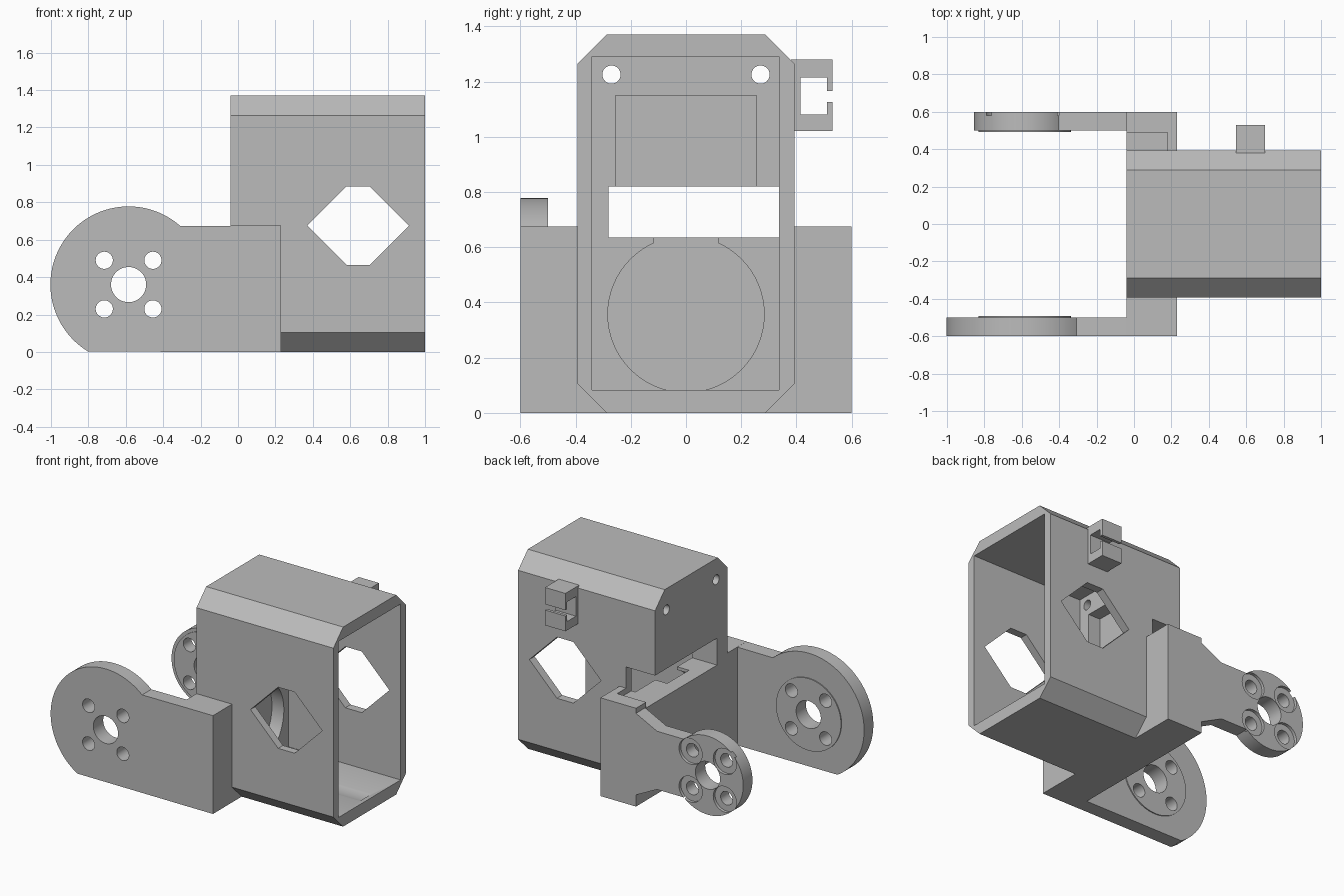
import bpy, bmesh, math
from mathutils import Vector

if "Cube" in bpy.data.objects:
    bpy.data.objects.remove(bpy.data.objects["Cube"])

grey = bpy.data.materials.new("plain_grey")
grey.diffuse_color = (0.5, 0.5, 0.5, 1)
grey.use_nodes = True
grey.node_tree.nodes["Principled BSDF"].inputs["Base Color"].default_value = grey.diffuse_color


def prism(name, pts, axis, lo, hi):
    """Extrude a profile: (x, z) points along y, or (y, z) points along x."""
    bm = bmesh.new()
    def place(p, d):
        return (p[0], d, p[1]) if axis == 'y' else (d, p[0], p[1])
    bottom = [bm.verts.new(place(p, lo)) for p in pts]
    top = [bm.verts.new(place(p, hi)) for p in pts]
    bm.faces.new(bottom)
    bm.faces.new(top)
    for i in range(len(pts)):
        j = (i + 1) % len(pts)
        bm.faces.new((bottom[i], bottom[j], top[j], top[i]))
    bmesh.ops.recalc_face_normals(bm, faces=bm.faces)
    me = bpy.data.meshes.new(name)
    bm.to_mesh(me)
    bm.free()
    me.materials.append(grey)
    ob = bpy.data.objects.new(name, me)
    bpy.context.collection.objects.link(ob)
    return ob


def rect(a0, a1, b0, b1):
    return [(a0, b0), (a1, b0), (a1, b1), (a0, b1)]


def arc(cx, cz, r, start=0, end=360, n=64):
    full = end - start == 360
    count = n if full else n + 1
    return [(cx + r * math.cos(math.radians(start + (end - start) * i / n)),
             cz + r * math.sin(math.radians(start + (end - start) * i / n)))
            for i in range(count)]


def combine(target, tool, op):
    """Apply a boolean and remove the tool."""
    mod = target.modifiers.new(op, 'BOOLEAN')
    mod.operation, mod.solver, mod.object = op, 'EXACT', tool
    bpy.context.view_layer.objects.active = target
    bpy.ops.object.modifier_apply(modifier=mod.name)
    bpy.data.objects.remove(tool, do_unlink=True)


def add(target, *args):
    combine(target, prism("addition", *args), 'UNION')


def cut(target, *args):
    combine(target, prism("cutter", *args), 'DIFFERENCE')


CX, CZ = -0.585, 0.36          # pivot centre
X0, X1 = -0.04, 1.0            # housing length

# Housing with chamfered long edges
W, C, H = 0.393, 0.288, 1.37
bracket = prism("servo_bracket", [(-C, 0), (C, 0), (W, 0.105), (W, 1.265),
                                  (C, H), (-C, H), (-W, 1.265), (-W, 0.105)],
                'x', X0, X1)

# Mounting blocks either side
for lo, hi in ((-0.6, -0.25), (0.25, 0.6)):
    add(bracket, rect(X0, 0.23, 0, 0.675), 'y', lo, hi)

# Broad front arm with round end
a_top = math.degrees(math.asin((0.675 - CZ) / 0.42))
a_bot = 180 + math.degrees(math.asin(CZ / 0.42))
add(bracket, arc(CX, CZ, 0.418, a_top, a_bot) + [(0.1, 0), (0.1, 0.675)],
    'y', -0.6, -0.5)

# Narrow rear arm, tapered from the block to a round end
half = 0.2
a = math.degrees(math.asin(half / 0.27))
add(bracket, arc(CX, CZ, 0.27, a, 360 - a) +
    [(-0.2, CZ - half), (X0, 0.08), (0.1, 0.08), (0.1, 0.64), (X0, 0.64), (-0.2, CZ + half)],
    'y', 0.5, 0.6)

# Thin bearing discs on the inner faces of the arms
for lo, hi in ((-0.53, -0.493), (0.493, 0.53)):
    add(bracket, arc(CX, CZ, 0.247), 'y', lo, hi)

# Cavity open at the right end
cut(bracket, rect(-0.34, 0.336, 0.082, 1.29), 'x', 0.15, 1.2)
# Cable slot through the end wall and one side
cut(bracket, [(-0.28, 0.635), (0.49, 0.635), (0.49, 0.82), (-0.28, 0.82)], 'x', -0.2, 0.18)
# Shallow pockets inside the end wall
cut(bracket, rect(-0.255, 0.255, 0.8, 1.15), 'x', 0.06, 0.3)
cut(bracket, arc(0, 0.357, 0.283), 'x', 0.06, 0.97)
cut(bracket, rect(-0.118, 0.118, 0.5, 0.7), 'x', 0.06, 0.3)
# Screw holes at the top of the end wall
for y in (-0.27, 0.27):
    cut(bracket, arc(y, 1.225, 0.033, n=32), 'x', -0.2, 0.3)
# Six-sided windows through both sides
cut(bracket, [(0.37, 0.675), (0.58, 0.465), (0.705, 0.465),
              (0.915, 0.675), (0.705, 0.885), (0.58, 0.885)], 'y', -0.8, 0.8)

# Pivot hole and four screw holes in both arms, counterbored at the rear
cut(bracket, arc(CX, CZ, 0.094, n=48), 'y', -0.8, 0.8)
for sx in (-1, 1):
    for sz in (-1, 1):
        x, z = CX + sx * 0.13, CZ + sz * 0.13
        cut(bracket, arc(x, z, 0.046, n=32), 'y', -0.8, 0.8)
        cut(bracket, arc(x, z, 0.088, n=40), 'y', 0.58, 0.8)

# Cable clip on the rear side, with a narrow mouth
add(bracket, [(0.38, 1.02), (0.53, 1.02), (0.53, 1.125), (0.51, 1.125), (0.51, 1.08),
              (0.415, 1.08), (0.415, 1.215), (0.51, 1.215), (0.51, 1.165), (0.53, 1.165),
              (0.53, 1.28), (0.38, 1.28)], 'x', 0.545, 0.70)

# Smooth the round parts, keep edges sharp
bpy.ops.object.select_all(action='DESELECT')
bracket.select_set(True)
bpy.context.view_layer.objects.active = bracket
bpy.ops.object.shade_smooth_by_angle(angle=math.radians(25))
